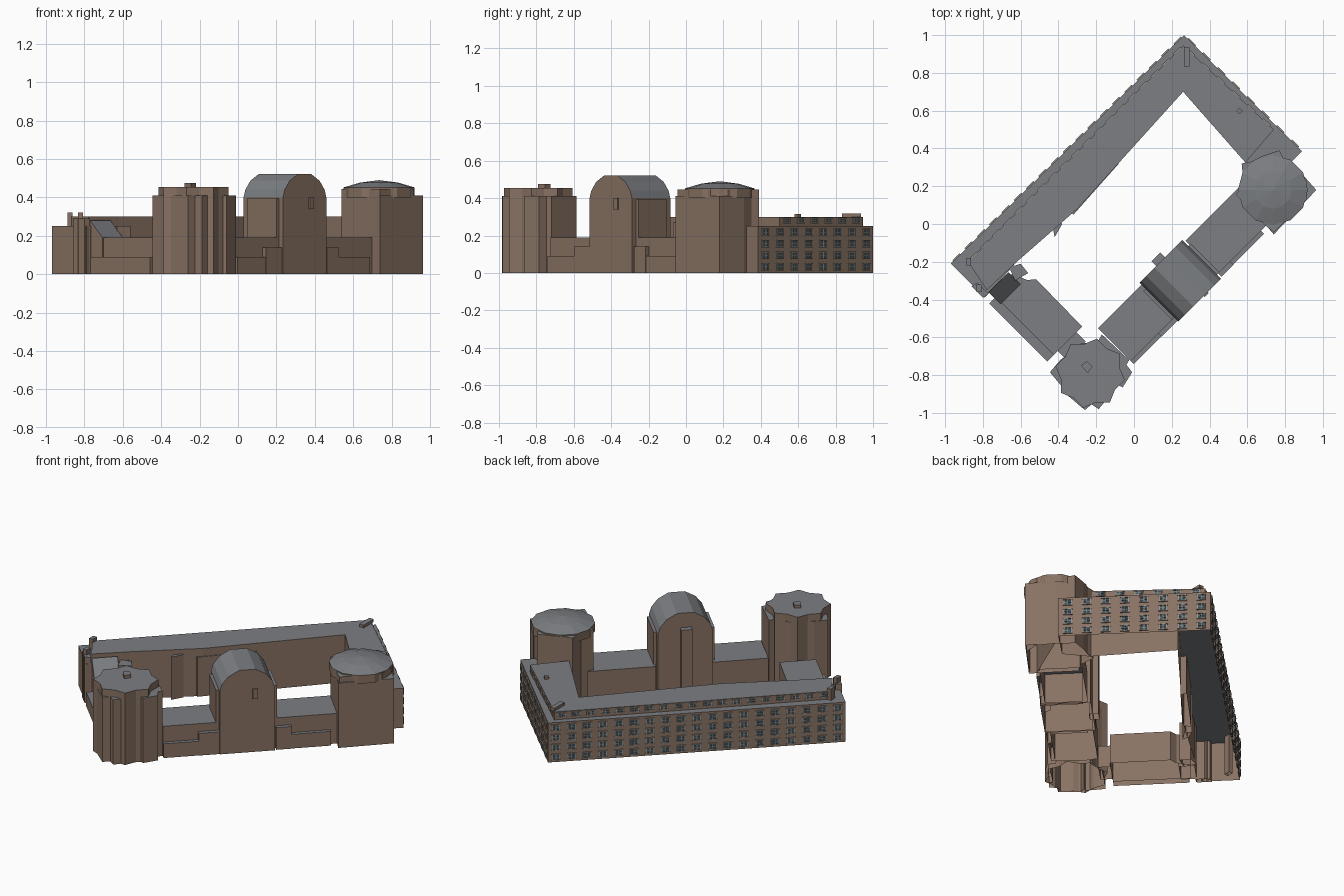
import bpy, bmesh, math
from mathutils import Vector, Matrix

if "Cube" in bpy.data.objects:
    bpy.data.objects.remove(bpy.data.objects["Cube"])

def material(name, col):
    m = bpy.data.materials.new(name)
    m.diffuse_color = (*col, 1)
    m.use_nodes = True
    m.node_tree.nodes["Principled BSDF"].inputs["Base Color"].default_value = m.diffuse_color
    return m

WALL = material("brown_wall", (0.25, 0.17, 0.125))
ROOF = material("grey_roof", (0.20, 0.21, 0.225))
FRAME = material("window_frame", (0.30, 0.27, 0.24))
GLASS = material("dark_glass", (0.04, 0.07, 0.09))
R = math.sqrt(0.5)

def finish(name, bm, mats, roofs=True):
    bmesh.ops.recalc_face_normals(bm, faces=bm.faces)
    bm.normal_update()
    if roofs:  # anything not vertical is roofing
        for f in bm.faces:
            f.material_index = 1 if abs(f.normal.z) > 0.05 else 0
    me = bpy.data.meshes.new(name)
    bm.to_mesh(me)
    bm.free()
    for m in mats:
        me.materials.append(m)
    ob = bpy.data.objects.new(name, me)
    bpy.context.collection.objects.link(ob)
    return ob

def uv(u, v):
    """Building axes (u along the long wings, v across) to world x, y."""
    return ((u + v) * R, (u - v) * R)

def prism(name, pts, z0, tops):
    """Open-bottomed block on a plan outline; tops is one height or one per corner."""
    if not isinstance(tops, (list, tuple)):
        tops = [tops] * len(pts)
    bm = bmesh.new()
    lo = [bm.verts.new((x, y, z0)) for x, y in pts]
    hi = [bm.verts.new((x, y, t)) for (x, y), t in zip(pts, tops)]
    n = len(pts)
    for i in range(n):
        j = (i + 1) % n
        bm.faces.new((lo[i], lo[j], hi[j], hi[i]))
    bm.faces.new(hi)
    return finish(name, bm, [WALL, ROOF])

def block(name, u0, u1, v0, v1, z0, tops):
    return prism(name, [uv(u0, v0), uv(u1, v0), uv(u1, v1), uv(u0, v1)], z0, tops)

# L-shaped office wing: main storeys with a set-back attic
A, B, C = (-0.97, -0.21), (0.265, 1.0), (0.89, 0.385)
prism("office_wing", [A, B, C, (0.74, 0.24), (0.60, 0.32), (0.26, 0.70),
                      (-0.30, 0.08), (-0.62, -0.20), (-0.79, -0.39)], 0, 0.25)
prism("office_attic", [(-0.88, -0.20), (0.26, 0.945), (0.74, 0.50), (0.59, 0.325),
                       (0.26, 0.70), (-0.30, 0.08), (-0.62, -0.20), (-0.78, -0.35)], 0.25, 0.30)
prism("courtyard_bay", [(-0.10, 0.35), (-0.08, 0.32), (-0.32, 0.05), (-0.36, 0.08)], 0, 0.25)
prism("courtyard_stair", [(-0.41, 0.03), (-0.38, 0.0), (-0.42, -0.07), (-0.43, -0.02)], 0, 0.27)
prism("corner_stair", [(-0.66, -0.23), (-0.60, -0.21), (-0.56, -0.26), (-0.63, -0.30)], 0, 0.25)

# Roof plant and chimneys
prism("roof_ridge_box", [(0.265, 0.835), (0.295, 0.835), (0.295, 0.935), (0.265, 0.935)], 0.30, 0.318)
block("roof_vent", 0.805, 0.83, -0.04, -0.015, 0.30, 0.315)
for i, (x, y) in enumerate([(-0.875, -0.20), (-0.82, -0.34)]):
    prism(f"end_chimney_{i}", [(x - .013, y - .02), (x + .013, y - .02),
                               (x + .013, y + .02), (x - .013, y + .02)], 0.0, 0.322)
prism("end_parapet", [(-0.86, -0.33), (-0.80, -0.39), (-0.77, -0.37), (-0.83, -0.31)], 0, 0.29)

# Low south-west link with ledge and sloping end roof
prism("southwest_link", [uv(-.79, -.26), uv(-.79, .19), uv(-.578, .19), uv(-.573, -.16),
                         uv(-.61, -.19), uv(-.64, -.27)], 0, 0.19)
block("southwest_ledge", -.84, -.79, -.245, .19, 0, 0.09)
block("southwest_slope_roof", -.80, -.65, -.29, -.20, 0.0, [.28, .28, .192, .192])
block("southwest_connector", -.76, -.62, .19, .26, 0, 0.14)

# Low south-east links with stepped fronts
for name, u0, u1, s0, s1 in [("south_link", -.525, -.19, -.32, -.19),
                             ("east_link", .13, .527, .13, .22)]:
    block(name, u0, u1, .255, .50, 0, 0.19)
    block(name + "_ledge", u0, min(u1, .45), .50, .523, 0, 0.09)
    block(name + "_step", s0, s1, .50, .525, 0, 0.14)

# South tower: lobed plan, raised core, roof hatch
lobes = [(-.445, -.785), (-.37, -.875), (-.35, -.865), (-.36, -.90), (-.26, -.985), (-.225, -.955),
         (-.187, -.98), (-.15, -.935), (-.165, -.92), (-.09, -.85), (-.06, -.865), (-.01, -.785),
         (-.04, -.745), (-.025, -.72), (-.09, -.66), (-.17, -.585), (-.19, -.62),
         (-.29, -.635), (-.35, -.69), (-.39, -.72)]
prism("south_tower", lobes, 0, 0.41)
cx, cy = -0.232, -0.79
core = []
for i in range(16):
    r = 0.187 if i % 2 else 0.158
    a = (i + 1) * math.tau / 16 - math.tau / 16 + math.pi / 8 * 0.5
    core.append((cx + r * math.cos(a), cy + r * math.sin(a)))
prism("south_tower_core", core, 0, 0.455)
prism("south_tower_hatch", [(-.28, -.75), (-.25, -.725), (-.22, -.755), (-.245, -.79)], 0.455, 0.475)

# Middle tower: barrel-vaulted block, vault axis across the wing
half = [(.16, 0), (.16, .40), (.147, .44), (.11, .487), (.048, .522)]
profile = half + [(-u, z) for u, z in reversed(half)]
u_mid, v_mid, depth = -.039, .385, .145
bm = bmesh.new()
ends = [[bm.verts.new((*uv(u_mid + u, v_mid + d), z)) for u, z in profile] for d in (-depth, depth)]
for i in range(len(profile) - 1):
    bm.faces.new((ends[0][i], ends[0][i + 1], ends[1][i + 1], ends[1][i]))
for e in ends:
    bm.faces.new(e)
finish("vaulted_tower", bm, [WALL, ROOF])
for s in (-1, 1):
    a, b = sorted((u_mid + s * .15, u_mid + s * .178))
    block(f"vaulted_tower_shoulder_{s}", a, b, v_mid - .10, v_mid + .115, 0, 0.395)
block("vaulted_tower_stair", u_mid - .035, u_mid + .03, v_mid - depth - .035, v_mid - depth + .02, 0, 0.43)
block("vaulted_tower_bay", u_mid + .03, u_mid + .06, v_mid + depth, v_mid + depth + .008, 0.34, 0.40)

# East tower: diamond block, lower east corner, shallow faceted dome
prism("east_tower", [(.915, .225), (.915, .13), (.74, -.045), (.71, -.02), (.54, .155), (.58, .22),
                     (.57, .32), (.62, .33), (.68, .36), (.77, .39), (.79, .35), (.845, .31)], 0, 0.445)
prism("east_tower_corner", [(.965, .18), (.74, -.055), (.71, -.02), (.85, .31)], 0, 0.41)
bm = bmesh.new()
for r0, r1, z0, z1 in [(.185, .185, .40, .452), (.185, .10, .452, .477), (.10, 0, .477, .49)]:
    bmesh.ops.create_cone(bm, cap_ends=False, segments=12, radius1=r0, radius2=r1, depth=z1 - z0,
                          matrix=Matrix.Translation((.735, .18, (z0 + z1) / 2)))
bmesh.ops.remove_doubles(bm, verts=bm.verts, dist=1e-4)
finish("east_tower_dome", bm, [WALL, ROOF])

# Windows on the two street fronts
def window_row(bm, p, q, count, z, h):
    p, q = Vector((*p, 0)), Vector((*q, 0))
    t = (q - p).normalized()
    n = Vector((-t.y, t.x, 0))
    def box(c, w, d, hh, mat):
        m = Matrix((t * w, n * d, Vector((0, 0, hh)))).transposed().to_4x4()
        m.translation = c
        made = bmesh.ops.create_cube(bm, size=1, matrix=m)["verts"]
        for f in {f for v in made for f in v.link_faces}:
            f.material_index = mat
    for i in range(count):
        c = p.lerp(q, (i + .5) / count) + Vector((0, 0, z))
        box(c, .040, .006, h, 1)
        box(c + n * .003, .004, .006, h, 0)
        box(c + n * .003, .040, .006, .003, 0)
        for s in (-1, 1):
            box(c + t * s * .021, .005, .012, h, 0)
            box(c + Vector((0, 0, s * h / 2)), .054, .014, .004, 0)

for name, p, q, attic, count in [("northwest", A, B, ((-.88, -.20), (.26, .945)), 19),
                                 ("northeast", B, C, ((.26, .945), (.74, .50)), 8)]:
    bm = bmesh.new()
    for z in (.032, .094, .156, .218):
        window_row(bm, p, q, count, z, .036)
    window_row(bm, *attic, count - (2 if count < 10 else 0), .280, .026)
    finish(name + "_windows", bm, [FRAME, GLASS], roofs=False)
